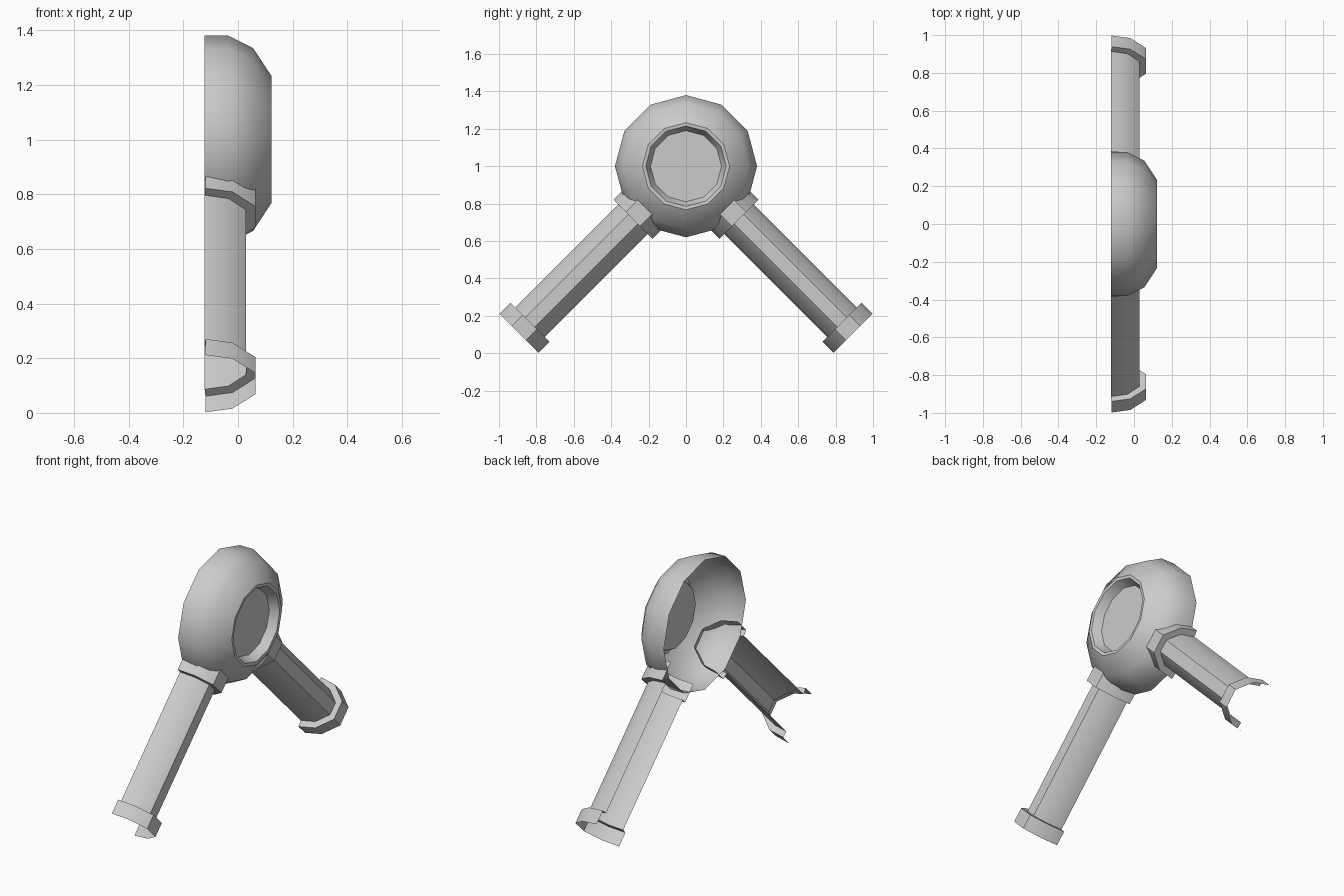
import bpy, bmesh, math
from mathutils import Vector

if "Cube" in bpy.data.objects:
    bpy.data.objects.remove(bpy.data.objects["Cube"])

BACK = -0.122
HUB = Vector((0, 0, 1.0))


def loft(name, rings, closed=False, cap=False, flip=False):
    """Skin a list of equal-length point rings into one smooth shell."""
    bm = bmesh.new()
    vs = [[bm.verts.new(p) for p in ring] for ring in rings]
    n = len(vs[0])
    for a, b in zip(vs, vs[1:]):
        for i in range(n if closed else n - 1):
            j = (i + 1) % n
            bm.faces.new((a[i], a[j], b[j], b[i]))
    if cap:
        bm.faces.new(vs[-1])
    if flip:
        bmesh.ops.reverse_faces(bm, faces=bm.faces[:])
    me = bpy.data.meshes.new(name)
    bm.to_mesh(me)
    bm.free()
    ob = bpy.data.objects.new(name, me)
    bpy.context.collection.objects.link(ob)
    bpy.ops.object.select_all(action='DESELECT')
    ob.select_set(True)
    bpy.context.view_layer.objects.active = ob
    bpy.ops.object.shade_smooth_by_angle(angle=math.radians(40))
    return ob


# Hub dome: open at the back, recessed round window in the front (x, radius)
dome_profile = [(BACK, 0.38), (-0.035, 0.38), (0.055, 0.335),
                (0.122, 0.233), (0.12, 0.215), (0.07, 0.19)]
angles = [math.tau * i / 12 for i in range(12)]
loft("hub_dome",
     [[HUB + Vector((x, r * math.cos(a), r * math.sin(a))) for a in angles]
      for x, r in dome_profile], closed=True, cap=True)


# Half-open cross-sections (offset across the leg, x)
def half_section(points):
    return points + [(-p, x) for p, x in reversed(points)]


tube = half_section([(0.112, BACK), (0.095, -0.035), (0.036, 0.03)])
cuff = half_section([(0.148, BACK + 0.003), (0.129, -0.02), (0.054, 0.064)])

# Legs: collar at the hub, tube, flared cuff at the foot (distance, section)
leg_profile = [(0.29, cuff), (0.40, cuff), (0.40, tube),
               (1.18, tube), (1.18, cuff), (1.263, cuff)]
for side, label in ((1, "right"), (-1, "left")):
    along = Vector((0, side, -1)).normalized()
    across = Vector((0, side, 1)).normalized()
    loft("leg_" + label,
         [[HUB + along * d + across * p + Vector((x, 0, 0)) for p, x in sec]
          for d, sec in leg_profile], flip=(side > 0))
